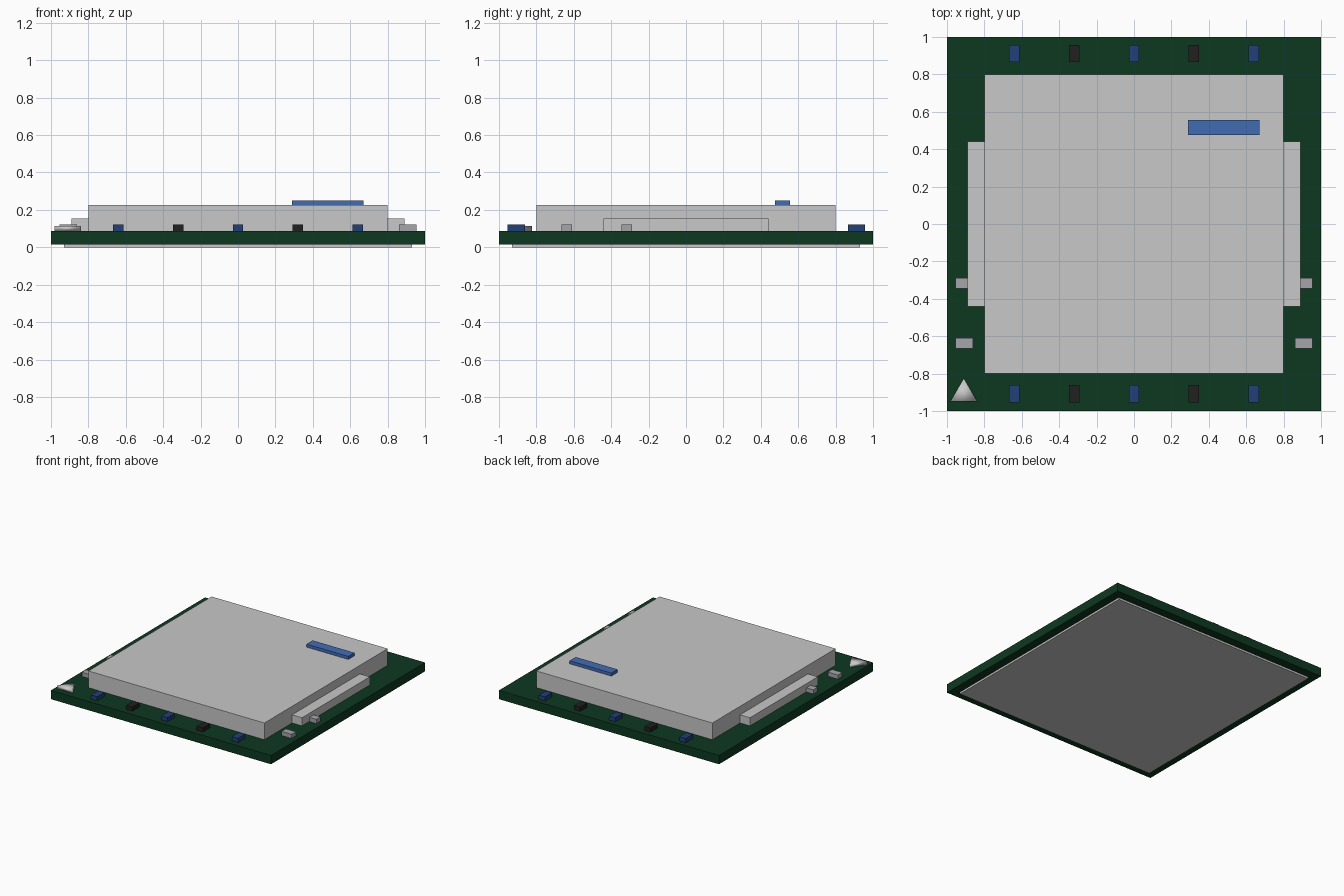
import bpy

if "Cube" in bpy.data.objects:
    bpy.data.objects.remove(bpy.data.objects["Cube"])


def material(name, r, g, b):
    m = bpy.data.materials.new(name)
    m.use_nodes = True
    m.diffuse_color = (r, g, b, 1)
    m.node_tree.nodes["Principled BSDF"].inputs["Base Color"].default_value = (r, g, b, 1)
    return m


METAL = material("light metal", 0.58, 0.58, 0.58)
GREEN = material("board green", 0.004, 0.04, 0.015)
BLUE = material("label blue", 0.055, 0.15, 0.45)
NAVY = material("capacitor blue", 0.015, 0.05, 0.19)
BLACK = material("resistor black", 0.016, 0.015, 0.016)
TIN = material("tin grey", 0.38, 0.38, 0.41)


def block(name, mat, x, y, size_x, size_y, bottom, top):
    bpy.ops.mesh.primitive_cube_add(size=1, location=(x, y, (bottom + top) / 2))
    ob = bpy.context.object
    ob.name = name
    ob.scale = (size_x, size_y, top - bottom)
    bpy.ops.object.transform_apply(location=False, rotation=False, scale=True)
    ob.data.materials.append(mat)
    return ob


BOARD_TOP = 0.088
LID_TOP = 0.225
PITCH = 0.32

# Contact plate, circuit board, metal lid and its label
block("contact_plate", METAL, 0, 0, 1.86, 1.86, 0, 0.016)
block("circuit_board", GREEN, 0, 0, 2, 2, 0.016, BOARD_TOP)
block("lid", METAL, 0, 0, 1.6, 1.6, BOARD_TOP, LID_TOP)
block("lid_label", BLUE, 0.48, 0.515, 0.38, 0.08, LID_TOP, 0.25)

# Lid flanges and small tin parts on both sides
for side, sign in (("left", 1), ("right", -1)):
    block(f"{side}_flange", METAL, sign * 0.845, 0, 0.09, 0.88, BOARD_TOP, 0.155)
    for i in (1, 2):
        block(f"{side}_tin_part_{i}", TIN, sign * 0.908, -i * PITCH + 0.002,
              0.092, 0.056, BOARD_TOP, 0.122)

# Rows of alternating chips along the front and back edges
for row, y in (("front", -0.908), ("back", 0.912)):
    for i in range(-2, 3):
        block(f"{row}_chip_{i + 3}", BLACK if i % 2 else NAVY, i * PITCH, y,
              0.056, 0.092, BOARD_TOP, 0.122)

# Triangular corner marker
bpy.ops.mesh.primitive_cylinder_add(vertices=3, radius=0.083, depth=0.025,
                                    location=(-0.91, -0.907, BOARD_TOP + 0.0125))
marker = bpy.context.object
marker.name = "corner_marker"
marker.data.materials.append(METAL)
bpy.ops.object.shade_smooth()
